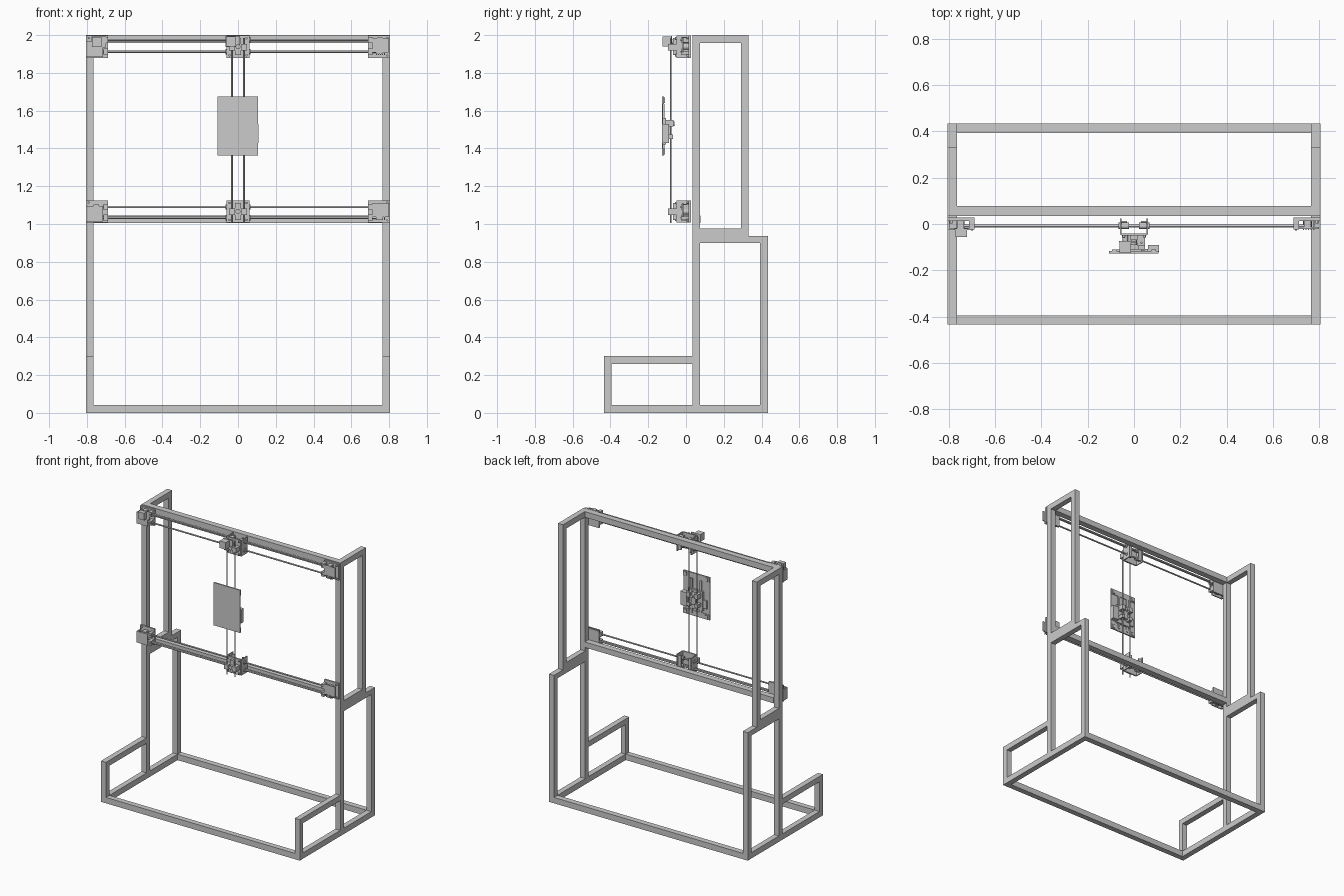
import bpy, bmesh, math
from mathutils import Matrix, Vector

if "Cube" in bpy.data.objects:
    bpy.data.objects.remove(bpy.data.objects["Cube"])


def make(name, bm):
    mesh = bpy.data.meshes.new(name)
    bm.to_mesh(mesh)
    bm.free()
    ob = bpy.data.objects.new(name, mesh)
    bpy.context.collection.objects.link(ob)
    return ob


def box(name, x, y, z):
    """Box from (min, max) ranges."""
    bm = bmesh.new()
    mid = Vector([(a + b) / 2 for a, b in (x, y, z)])
    size = [b - a for a, b in (x, y, z)]
    bmesh.ops.create_cube(bm, size=1, matrix=Matrix.Translation(mid) @ Matrix.Diagonal((*size, 1)))
    return make(name, bm)


def rod(name, axis, a, b, p, r, n=16):
    """Cylinder along an axis from a to b; p is the other two coordinates."""
    bm = bmesh.new()
    rot = {'x': Matrix.Rotation(math.pi / 2, 4, 'Y'), 'y': Matrix.Rotation(math.pi / 2, 4, 'X'),
           'z': Matrix()}[axis]
    m = (a + b) / 2
    c = {'x': (m, *p), 'y': (p[0], m, p[1]), 'z': (*p, m)}[axis]
    bmesh.ops.create_cone(bm, cap_ends=True, segments=n, radius1=r, radius2=r, depth=b - a,
                          matrix=Matrix.Translation(c) @ rot)
    for f in bm.faces:
        f.smooth = len(f.verts) == 4
    return make(name, bm)


def mirror_x(ob):
    mod = ob.modifiers.new("mirror", 'MIRROR')
    mod.use_axis = (True, False, False)
    return ob


T = 0.04
W = 0.805
TOP = 2.0

# Side frames, right one mirrored to the left
for name, y, z in [
    ("base_side_rail", (-0.395, 0.393), (0, 0.043)),
    ("front_short_post", (-0.435, -0.395), (0, 0.30)),
    ("front_short_rail", (-0.395, 0.034), (0.26, 0.30)),
    ("main_post", (0.034, 0.074), (0.043, TOP)),
    ("rear_lower_post", (0.393, 0.435), (0, 0.937)),
    ("rear_lower_rail", (0.074, 0.393), (0.90, 0.937)),
    ("shoulder_rail", (0.074, 0.331), (0.937, 0.977)),
    ("rear_upper_post", (0.29, 0.331), (0.977, TOP)),
    ("top_side_rail", (0.074, 0.29), (1.958, TOP)),
]:
    mirror_x(box(name, (W - T, W), y, z))

# Cross beams
for name, y, z in [
    ("front_base_beam", (-0.435, -0.395), (0, 0.043)),
    ("rear_base_beam", (0.393, 0.435), (0, 0.043)),
    ("upper_gantry_beam", (0.034, 0.078), (1.958, TOP)),
    ("lower_gantry_beam", (0.034, 0.078), (1.005, 1.045)),
]:
    box(name, (-W + T, W - T), y, z)

# Horizontal guide rods, belts, corner brackets and carriages, upper and lower
for level, z0, rods in [("upper", 1.88, (1.912, 1.975)), ("lower", 1.008, (1.033, 1.09))]:
    z1 = z0 + 0.117
    zm = (z0 + z1) / 2
    for z in rods:
        rod(level + "_guide_rod", 'x', -0.74, 0.74, (-0.008, z), 0.0055)
    belt_z = rods[1] - 0.009 if level == "upper" else rods[0] + 0.009
    box(level + "_belt", (-0.75, 0.75), (-0.016, -0.002), (belt_z, belt_z + 0.003))
    for s, side in ((-1, "left"), (1, "right")):
        tag = f"{level}_{side}_"

        def sx(a, b):
            return tuple(sorted((s * a, s * b)))

        box(tag + "corner_plate", sx(0.688, W), (0.014, 0.027), (z0, z1))
        # rod end clamps with screws
        for z in rods:
            box(tag + "rod_clamp", sx(0.688, 0.712), (-0.024, 0.014), (z - 0.016, z + 0.016))
            box(tag + "rod_stop", sx(0.735, 0.765), (-0.022, 0.014), (z - 0.013, z + 0.013))
            rod(tag + "clamp_screw", 'y', -0.029, -0.024, (s * 0.70, z), 0.005, 8)
        for z in (z0 + 0.012, z1 - 0.012):
            rod(tag + "plate_screw", 'y', 0.002, 0.014, (s * 0.79, z), 0.006, 8)
        rod(tag + "pulley", 'y', -0.018, 0.014, (s * 0.75, zm), 0.017)
        if side == "right":
            # belt tensioner block with ribs
            box(tag + "tensioner", sx(0.712, 0.80), (-0.022, -0.014), (zm - 0.03, zm + 0.045))
            for i in range(5):
                x = 0.73 + i * 0.011
                box(tag + "tensioner_rib", (x, x + 0.005), (-0.026, 0.014), (zm - 0.045, zm - 0.025))
        else:
            box(tag + "front_plate", sx(0.715, W), (-0.026, -0.018), (z0 + 0.004, z1 - 0.03))
            box(tag + "edge_wall", sx(0.797, W), (-0.018, 0.014), (z0 + 0.004, z1 - 0.03))

    # carriage: side cheeks, front and back plates, bearings
    tag = level + "_carriage_"
    mirror_x(box(tag + "cheek", (0.054, 0.061), (-0.045, 0.024), (z0, z1)))
    box(tag + "front_plate", (-0.054, 0.054), (-0.05, -0.04), (z0, z1))
    mirror_x(box(tag + "back_strip", (0.03, 0.054), (0.006, 0.014), (z0 + 0.01, z1 - 0.01)))
    for z in rods:
        mirror_x(rod(tag + "bearing", 'x', 0.022, 0.066, (-0.008, z), 0.014))
    mirror_x(box(tag + "vertical_rod_clamp", (0.016, 0.048), (-0.094, -0.05), (zm - 0.02, zm + 0.015)))
    box(tag + "clamp_bridge", (-0.016, 0.016), (-0.07, -0.05), (zm - 0.045, zm + 0.045))
    for dz in (-0.045, 0.045):
        mirror_x(rod(tag + "screw", 'y', -0.058, -0.05, (0.045, zm + dz), 0.006, 8))
    rod(tag + "pulley", 'y', -0.09, -0.07, (0, zm), 0.013)

# Drive motors on the upper left corner and upper carriage
for name, x, y, z in [
    ("corner_motor", (-0.772, -0.722), (-0.056, -0.026), (1.938, 1.99)),
    ("carriage_motor", (-0.062, -0.012), (-0.125, -0.08), (1.94, 1.992)),
]:
    box(name, x, y, z)
    rod(name + "_shaft", 'y', y[1], y[1] + 0.03, (sum(x) / 2, sum(z) / 2), 0.012)
    box(name + "_mount", (x[0] - 0.003, x[1] + 0.022), (y[1], y[1] + 0.006), (z[0] - 0.004, z[1] + 0.003))

# Vertical guide rods and belt
mirror_x(rod("vertical_guide_rod", 'z', 1.005, 1.985, (0.032, -0.081), 0.0045))

# Front panel with top and bottom clip strips
box("front_panel", (-0.109, 0.105), (-0.127, -0.121), (1.385, 1.655))
for z in ((1.362, 1.40), (1.635, 1.675)):
    box("panel_clip_strip", (-0.109, 0.105), (-0.127, -0.117), z)
    mirror_x(box("panel_clip", (0.075, 0.095), (-0.117, -0.111), (z[0] + 0.006, z[1] - 0.006)))

# Panel carriage behind the panel
box("panel_carrier_plate", (-0.06, 0.06), (-0.121, -0.107), (1.42, 1.56))
mirror_x(box("panel_bearing_block", (0.018, 0.047), (-0.107, -0.067), (1.515, 1.55)))
mirror_x(box("panel_lower_bearing_block", (0.020, 0.045), (-0.107, -0.070), (1.45, 1.475)))
box("panel_belt_clamp", (-0.018, 0.018), (-0.107, -0.085), (1.46, 1.54))
rod("panel_hub", 'y', -0.107, -0.06, (0, 1.53), 0.012)
box("panel_servo", (0.06, 0.109), (-0.121, -0.09), (1.43, 1.53))
box("panel_servo_arm", (-0.09, -0.06), (-0.121, -0.111), (1.44, 1.50))
for z in (1.40, 1.58):
    mirror_x(box("panel_brace", (0.03, 0.045), (-0.121, -0.113), (z - 0.02, z + 0.055)))
